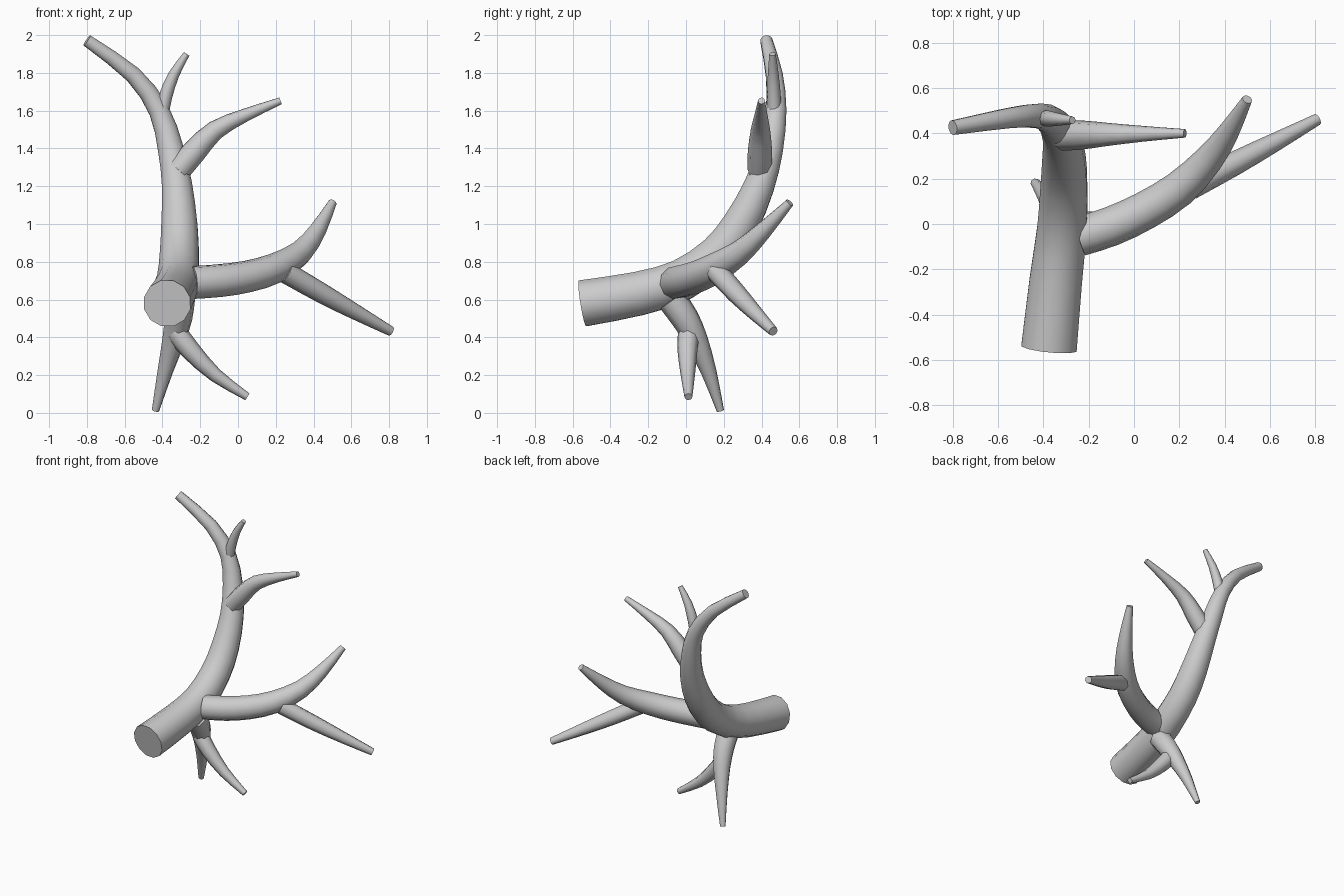
import bpy, bmesh, math
from mathutils import Vector

if "Cube" in bpy.data.objects:
    bpy.data.objects.remove(bpy.data.objects["Cube"])


def spline(pts, steps):
    # Catmull-Rom through (x, y, z, radius) points
    p = [Vector(q) for q in pts]
    p = [p[0] * 2 - p[1]] + p + [p[-1] * 2 - p[-2]]
    out = []
    for i in range(1, len(p) - 2):
        a, b, c, d = p[i - 1:i + 3]
        for s in range(steps):
            t = s / steps
            out.append(0.5 * (2 * b + (c - a) * t + (2 * a - 5 * b + 4 * c - d) * t * t
                              + (3 * b - a - 3 * c + d) * t ** 3))
    return out + [p[-2]]


def tine(name, pts, sides=8, steps=2):
    # tapered round tube with flat ends, swept along the path
    path = spline(pts, steps)
    pos = [q.to_3d() for q in path]
    bm = bmesh.new()
    rings, prev, side = [], None, None
    for i, c in enumerate(pos):
        tan = (pos[min(i + 1, len(pos) - 1)] - pos[max(i - 1, 0)]).normalized()
        if prev is None:
            side = tan.orthogonal().normalized()
        else:
            side = prev.rotation_difference(tan) @ side
        prev = tan
        up = tan.cross(side)
        ring = []
        for k in range(sides):
            a = 2 * math.pi * k / sides
            ring.append(bm.verts.new(c + path[i][3] * (side * math.cos(a) + up * math.sin(a))))
        rings.append(ring)
    for r0, r1 in zip(rings, rings[1:]):
        for k in range(sides):
            n = (k + 1) % sides
            bm.faces.new((r0[k], r0[n], r1[n], r1[k]))
    bm.faces.new(rings[0][::-1])
    bm.faces.new(rings[-1])
    mesh = bpy.data.meshes.new(name)
    bm.to_mesh(mesh)
    bm.free()
    mesh.shade_smooth()
    mesh.set_sharp_from_angle(angle=math.radians(50))
    obj = bpy.data.objects.new(name, mesh)
    bpy.context.collection.objects.link(obj)


# main beam, from the cut base to the top point
tine("main_beam", [
    (-.375, -.547, .580, .127), (-.345, -.25, .632, .120), (-.318, -.02, .705, .113),
    (-.310, .17, .84, .106), (-.310, .29, 1.0, .098), (-.322, .387, 1.2, .083),
    (-.357, .447, 1.4, .070), (-.418, .477, 1.6, .056), (-.555, .467, 1.79, .046),
    (-.80, .425, 1.972, .033)], sides=12)

# long side branch and its fork
tine("side_branch", [
    (-.24, -.055, .69, .088), (-.10, -.01, .70, .088), (.05, .06, .722, .085),
    (.20, .155, .767, .080), (.33, .285, .848, .065), (.42, .41, .965, .047),
    (.50, .55, 1.113, .023)], sides=10)
tine("side_fork", [
    (.25, .165, .745, .058), (.45, .27, .63, .053), (.63, .365, .53, .041),
    (.81, .462, .432, .026)])

# lower branch and its fork
tine("lower_branch", [
    (-.305, -.075, .60, .078), (-.315, -.005, .50, .074), (-.34, .055, .385, .062),
    (-.385, .12, .22, .042), (-.437, .182, .012, .020)])
tine("lower_fork", [
    (-.33, .015, .43, .058), (-.25, .008, .33, .053), (-.12, .01, .20, .038),
    (.05, .013, .085, .021)])

# upper tines
tine("upper_branch", [
    (-.315, .39, 1.285, .066), (-.23, .392, 1.385, .065), (-.12, .395, 1.497, .052),
    (.04, .398, 1.577, .035), (.225, .40, 1.652, .019)])
tine("top_tine", [
    (-.405, .468, 1.56, .034), (-.385, .466, 1.67, .036), (-.34, .462, 1.79, .029),
    (-.272, .458, 1.90, .017)])
